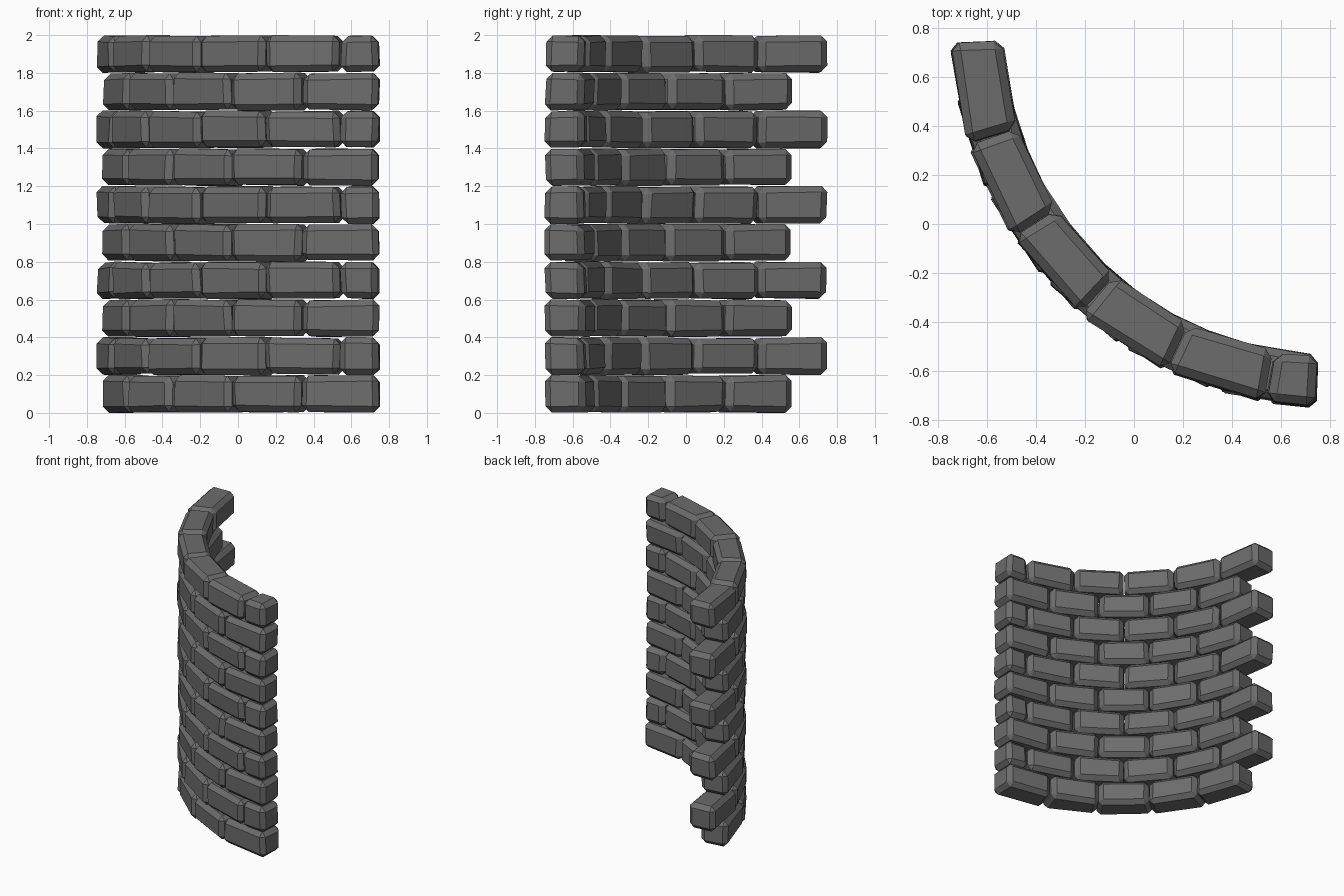
import bpy, bmesh, math, random
from mathutils import Vector

if "Cube" in bpy.data.objects:
    bpy.data.objects.remove(bpy.data.objects["Cube"])

random.seed(4)
CX, CY = 0.80, 0.80            # centre of the wall's arc
R_IN, R_OUT = 1.343, 1.55      # inner and outer corner radii
ROWS, ROW_H = 10, 0.2
STEP, START = 15.6, 2.0        # brick angle and right-hand end, degrees
GAP = 0.12                     # half joint, degrees
BEVEL = 0.033

stone = bpy.data.materials.new("dark grey stone")
stone.diffuse_color = (0.15, 0.15, 0.15, 1)
stone.use_nodes = True
stone.node_tree.nodes["Principled BSDF"].inputs["Base Color"].default_value = stone.diffuse_color


def jitter(a):
    return random.uniform(-a, a)


def add_brick(bm, a0, a1, z0, z1):
    """Chamfered wedge-shaped block with slightly uneven corners."""
    b = bmesh.new()
    v = []
    for z in (z0, z1):
        for a, r in ((a0, R_IN), (a1, R_IN), (a1, R_OUT), (a0, R_OUT)):
            t, rr = math.radians(a + jitter(0.25)), r + jitter(0.008)
            zz = min(max(z + jitter(0.006), 0.0), 2.0)
            v.append(b.verts.new((CX - rr * math.sin(t), CY - rr * math.cos(t), zz)))
    for f in ((0, 1, 2, 3), (4, 5, 6, 7), (0, 1, 5, 4),
              (1, 2, 6, 5), (2, 3, 7, 6), (3, 0, 4, 7)):
        b.faces.new([v[i] for i in f])
    bmesh.ops.recalc_face_normals(b, faces=b.faces[:])
    bmesh.ops.bevel(b, geom=b.edges[:], offset=BEVEL, offset_type='OFFSET',
                    segments=1, profile=0.5, affect='EDGES')
    tmp = bpy.data.meshes.new("tmp")
    b.to_mesh(tmp)
    b.free()
    bm.from_mesh(tmp)
    bpy.data.meshes.remove(tmp)


# One object per course; odd courses begin with a half brick
for row in range(ROWS):
    bm = bmesh.new()
    joints = [START + STEP * k for k in range(6)]
    if row % 2:
        joints = [START] + [j + STEP / 2 for j in joints]
    z = row * ROW_H
    for a0, a1 in zip(joints, joints[1:]):
        add_brick(bm, a0 + GAP, a1 - GAP, z + 0.004, z + ROW_H - 0.002)
    me = bpy.data.meshes.new(f"brick_course_{row + 1}")
    bm.to_mesh(me)
    bm.free()
    me.materials.append(stone)
    bpy.context.collection.objects.link(bpy.data.objects.new(me.name, me))
